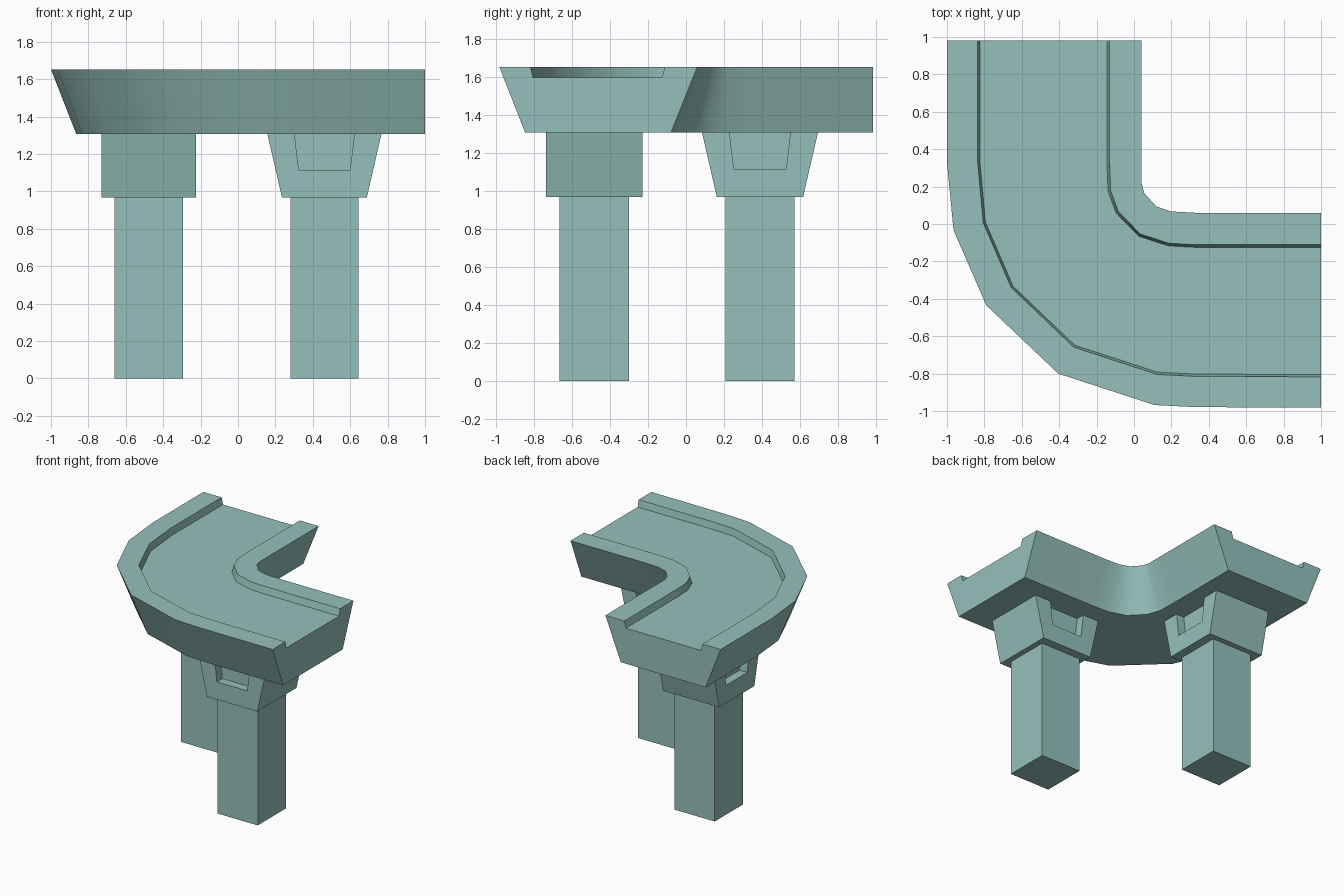
import bpy, bmesh, math

if "Cube" in bpy.data.objects:
    bpy.data.objects.remove(bpy.data.objects["Cube"])

# Muted teal used on every part
teal = bpy.data.materials.new("teal")
teal.diffuse_color = (.30, .53, .50, 1)
teal.use_nodes = True
teal.node_tree.nodes["Principled BSDF"].inputs["Base Color"].default_value = teal.diffuse_color


def finish(bm, name):
    bmesh.ops.recalc_face_normals(bm, faces=bm.faces)
    me = bpy.data.meshes.new(name)
    bm.to_mesh(me)
    bm.free()
    me.materials.append(teal)
    ob = bpy.data.objects.new(name, me)
    bpy.context.collection.objects.link(ob)
    return ob


# Curved deck: a trough section swept between outer and inner curb outlines
OUTER = [(-1, .982), (-1, .33), (-.965, -.033), (-.79, -.435),
         (-.405, -.80), (.11, -.968), (.33, -.979), (1, -.982)]
INNER = [(.04, .982), (.04, .33), (.04, .22), (.055, .165),
         (.12, .093), (.2, .067), (.33, .06), (1, .06)]
# (fraction from outer to inner edge, height)
SECTION = [(0, 1.652), (.13, 1.307), (.867, 1.307), (1, 1.652),
           (.836, 1.652), (.822, 1.597), (.17, 1.597), (.158, 1.652)]

bm = bmesh.new()
rings = [[bm.verts.new((o[0] + (i[0] - o[0]) * t, o[1] + (i[1] - o[1]) * t, z))
          for t, z in SECTION] for o, i in zip(OUTER, INNER)]
n = len(SECTION)
for a, b in zip(rings, rings[1:]):
    for k in range(n):
        bm.faces.new((a[k], a[(k + 1) % n], b[(k + 1) % n], b[k]))
bm.faces.new(rings[0])
bm.faces.new(rings[-1])
deck = finish(bm, "curved_deck")
bpy.context.view_layer.objects.active = deck
deck.select_set(True)
bpy.ops.object.shade_smooth_by_angle(angle=math.radians(35))
deck.select_set(False)


# Pillar cap: flared block with an open-topped pocket on both broad sides
def pillar_cap(name):
    z0, z1, zp, half, depth = .968, 1.307, 1.113, .253, .07
    block = [(-.305, z1), (-.227, z0), (.227, z0), (.305, z1)]
    pocket = [(-.16, z1), (-.137, zp), (.137, zp), (.16, z1)]
    bm = bmesh.new()
    sides = []
    for s in (-1, 1):
        ring = lambda pts, y: [bm.verts.new((x, s * y, z)) for x, z in pts]
        out, rim, deep = ring(block, half), ring(pocket, half), ring(pocket, half - depth)
        bm.faces.new(out + rim[::-1])
        bm.faces.new(deep)
        for k in range(3):
            bm.faces.new((rim[k], rim[k + 1], deep[k + 1], deep[k]))
        sides.append((out, rim, deep))
    f, b = sides[0][0], sides[1][0]
    for k in range(3):
        bm.faces.new((f[k], f[k + 1], b[k + 1], b[k]))
    top = lambda o, r, d: [o[0], r[0], d[0], d[3], r[3], o[3]]
    bm.faces.new(top(*sides[0]) + top(*sides[1])[::-1])
    return finish(bm, name)


# Square pillar shaft
def pillar_shaft(name):
    bm = bmesh.new()
    bmesh.ops.create_cube(bm, size=1)
    bmesh.ops.scale(bm, vec=(.364, .364, .968), verts=bm.verts)
    bmesh.ops.translate(bm, vec=(0, 0, .484), verts=bm.verts)
    return finish(bm, name)


# One pillar under each arm of the bend, aligned with the arm
for side, x, y, rot in (("front", .462, -.483, 0), ("left", -.477, .389, math.pi / 2)):
    for ob in (pillar_shaft(side + "_pillar"), pillar_cap(side + "_pillar_cap")):
        ob.location = (x, y, 0)
        ob.rotation_euler.z = rot
